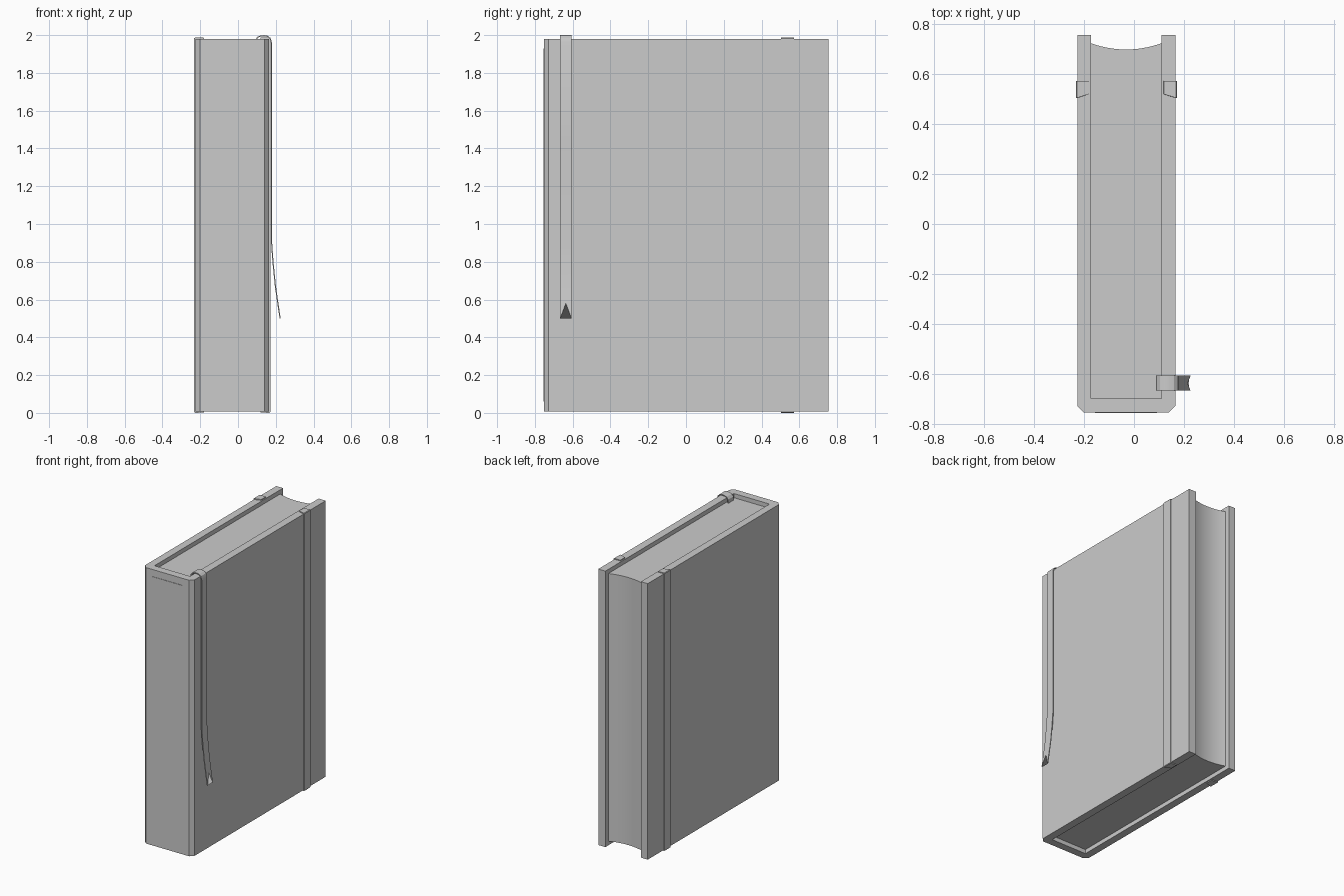
import bpy, bmesh, math

if "Cube" in bpy.data.objects:
    bpy.data.objects.remove(bpy.data.objects["Cube"])

L, R = -0.226, 0.165            # outer faces of the cover
Z0, Z1 = 0.008, 1.98            # bottom and top of the cover
MID = (L + R) / 2


def finish(bm, name):
    bmesh.ops.recalc_face_normals(bm, faces=bm.faces)
    mesh = bpy.data.meshes.new(name)
    bm.to_mesh(mesh)
    bm.free()
    ob = bpy.data.objects.new(name, mesh)
    bpy.context.collection.objects.link(ob)
    bpy.ops.object.select_all(action='DESELECT')
    ob.select_set(True)
    bpy.context.view_layer.objects.active = ob
    bpy.ops.object.shade_smooth_by_angle(angle=math.radians(25))
    return ob


def loft(name, rings):
    """Closed solid through matching rings of points, capped at both ends."""
    bm = bmesh.new()
    rows = [[bm.verts.new(p) for p in ring] for ring in rings]
    n = len(rows[0])
    for a, b in zip(rows, rows[1:]):
        for i in range(n):
            j = (i + 1) % n
            bm.faces.new((a[i], a[j], b[j], b[i]))
    bm.faces.new(rows[0])
    bm.faces.new(rows[-1])
    return finish(bm, name)


def prism(name, outline, z0, z1):
    return loft(name, [[(x, y, z) for x, y in outline] for z in (z0, z1)])


# cover: U-shaped wrap with chamfered spine corners
c = 0.025
prism("cover", [(L, 0.755), (L, -0.752 + c), (L + c, -0.752), (R - c, -0.752),
                (R, -0.752 + c), (R, 0.755), (0.109, 0.755), (0.109, -0.697),
                (-0.172, -0.697), (-0.172, 0.755)], Z0, Z1)

# page block with hollow fore-edge
half, px = 0.141, -0.0315
arc = [(px + half * t, 0.697 + 0.025 * t * t) for t in
       [1 - i / 10 for i in range(21)]]
prism("pages", [(px - half, -0.698), (px + half, -0.698)] + arc,
      Z0 + 0.03, Z1 - 0.03)

# slightly raised panel on the spine
prism("spine_panel", [(-0.155, -0.755), (0.092, -0.755), (0.092, -0.75),
                      (-0.155, -0.75)], 0.06, 1.93)

# elastic straps hooked round the top and bottom of each board
for side, name in ((1, "right_strap"), (-1, "left_strap")):
    half_w = (R - L) / 2
    path = [(half_w - 0.046, Z1, 0.015), (half_w, Z1, 0),
            (half_w, Z0, 0), (half_w - 0.046, Z0, 0.015)]
    outer = [(half_w - 0.046, Z1 + 0.006), (half_w + 0.002, Z1 + 0.007),
             (half_w + 0.006, Z1 + 0.003), (half_w + 0.006, Z0 - 0.004),
             (half_w + 0.002, Z0 - 0.008), (half_w - 0.046, Z0 - 0.006)]
    pairs = [(path[k], o) for k, o in zip((0, 1, 1, 2, 2, 3), outer)]
    rings = []
    for (ix, iz, dy), (ox, oz) in pairs:
        rings.append([(MID + side * x, y, z) for x, y, z in
                      ((ix - 0.001, 0.504 + dy, iz), (ix - 0.001, 0.572, iz),
                       (ox, 0.572, oz), (ox, 0.504 + dy, oz))])
    loft(name, rings)

# ribbon bookmark draped over the right board, swallow-tail end
pts = [(0.092, 1.94), (0.094, 1.975), (0.105, 1.989), (0.12, 1.995),
       (0.14, 1.997), (0.158, 1.993), (0.17, 1.983), (0.177, 1.96),
       (0.178, 1.4), (0.178, 0.9), (0.185, 0.8), (0.198, 0.67), (0.223, 0.5)]
rings = []
t = 0.003
for i, (x, z) in enumerate(pts):
    ax, az = pts[max(i - 1, 0)]
    bx, bz = pts[min(i + 1, len(pts) - 1)]
    d = math.hypot(bx - ax, bz - az)
    nx, nz = -(bz - az) / d * t, (bx - ax) / d * t
    mx, mz = (0.211, 0.58) if i == len(pts) - 1 else (x, z)
    rings.append([(x + nx, -0.666, z + nz), (mx + nx, -0.636, mz + nz),
                  (x + nx, -0.606, z + nz), (x - nx, -0.606, z - nz),
                  (mx - nx, -0.636, mz - nz), (x - nx, -0.666, z - nz)])
loft("ribbon_bookmark", rings)
